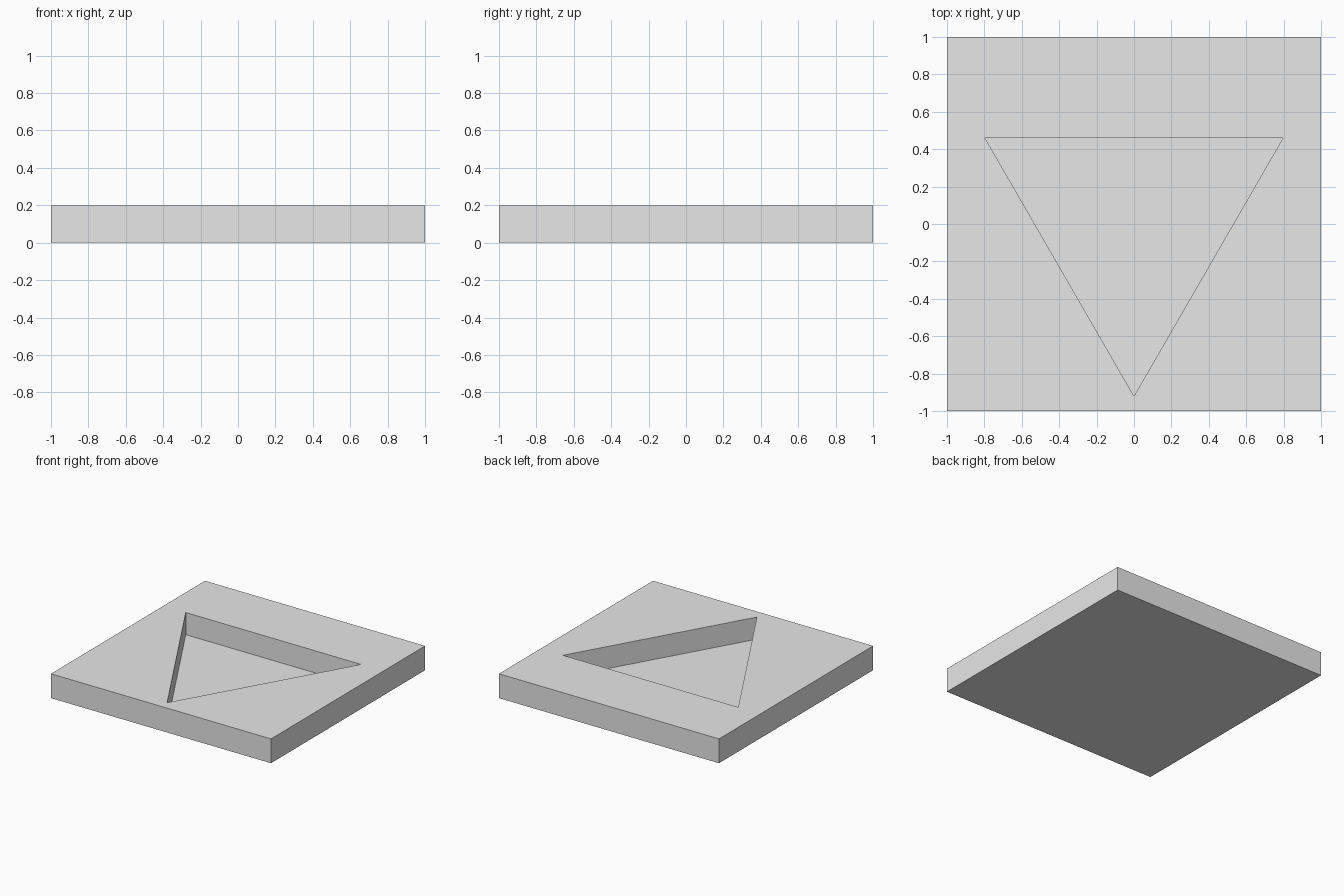
import bpy
import math

if "Cube" in bpy.data.objects:
    bpy.data.objects.remove(bpy.data.objects["Cube"], do_unlink=True)

HEIGHT = 0.2
FLOOR = 0.018
RADIUS = 0.92

# Plain grey material
grey = bpy.data.materials.new("light grey")
grey.use_nodes = True
colour = (0.8, 0.8, 0.8, 1)
grey.diffuse_color = colour
grey.node_tree.nodes["Principled BSDF"].inputs["Base Color"].default_value = colour

# Square slab
bpy.ops.mesh.primitive_cube_add(size=1, location=(0, 0, HEIGHT / 2))
slab = bpy.context.object
slab.name = "square_slab"
slab.scale = (2, 2, HEIGHT)
bpy.ops.object.transform_apply(location=True, rotation=True, scale=True)
slab.data.materials.append(grey)

# Triangular prism cutter, one corner towards the front
bpy.ops.mesh.primitive_cylinder_add(vertices=3, radius=RADIUS, depth=HEIGHT,
                                    location=(0, 0, FLOOR + HEIGHT / 2))
cutter = bpy.context.object
cutter.name = "triangle_cutter"
corner = cutter.data.vertices[0].co
cutter.rotation_euler.z = -math.pi / 2 - math.atan2(corner.y, corner.x)
bpy.ops.object.transform_apply(location=True, rotation=True, scale=True)
cutter.data.materials.append(grey)

# Sink the triangular recess into the slab
recess = slab.modifiers.new("triangular_recess", 'BOOLEAN')
recess.operation = 'DIFFERENCE'
recess.solver = 'EXACT'
recess.object = cutter
bpy.context.view_layer.objects.active = slab
bpy.ops.object.modifier_apply(modifier=recess.name)
bpy.data.objects.remove(cutter, do_unlink=True)
